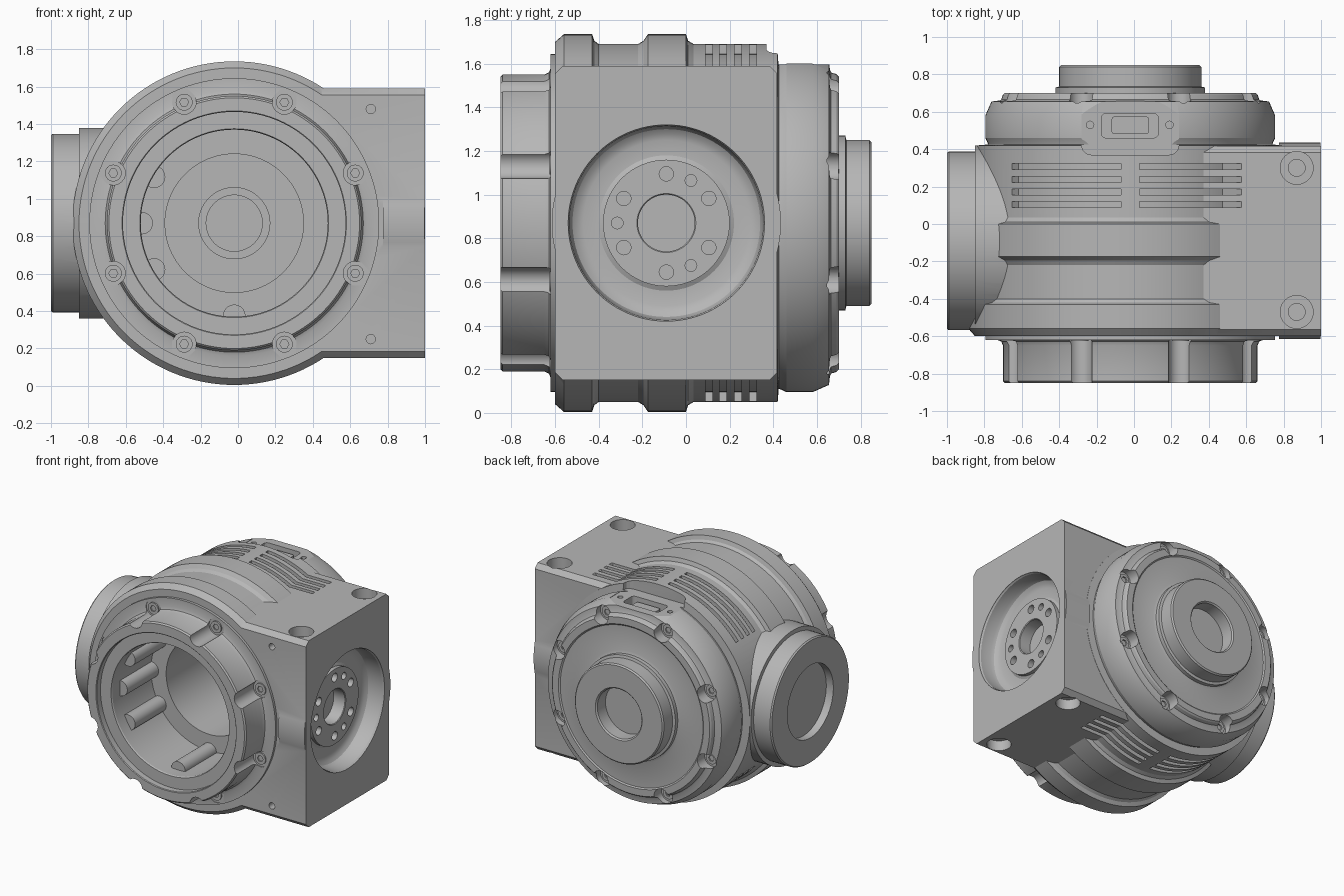
import bpy, bmesh
from math import radians, cos, sin, tau
from mathutils import Vector, Matrix

if "Cube" in bpy.data.objects:
    bpy.data.objects.remove(bpy.data.objects["Cube"], do_unlink=True)

metal = bpy.data.materials.new("grey_metal")
GREY = (0.47, 0.47, 0.47, 1)
metal.diffuse_color = GREY
metal.use_nodes = True
metal.node_tree.nodes["Principled BSDF"].inputs["Base Color"].default_value = GREY

MAIN = Vector((-0.02, 0, 0.87))     # main axis, along y
SIDE = Vector((0, -0.09, 0.87))     # cross axis, along x
X, Y, Z = Vector((1, 0, 0)), Vector((0, 1, 0)), Vector((0, 0, 1))


def finish(name, bm):
    bmesh.ops.remove_doubles(bm, verts=bm.verts, dist=1e-5)
    bmesh.ops.recalc_face_normals(bm, faces=bm.faces)
    mesh = bpy.data.meshes.new(name)
    bm.to_mesh(mesh)
    bm.free()
    mesh.materials.append(metal)
    ob = bpy.data.objects.new(name, mesh)
    bpy.context.collection.objects.link(ob)
    return ob


def lathe(name, profile, axis, origin, segs=96):
    """Revolve (radius, distance along axis) points around an axis."""
    bm = bmesh.new()
    vs = [bm.verts.new((r, 0, t)) for r, t in profile]
    es = [bm.edges.new(p) for p in zip(vs, vs[1:])]
    bmesh.ops.spin(bm, geom=vs + es, axis=Z, cent=(0, 0, 0), angle=tau, steps=segs)
    turn = axis.to_track_quat('Z', 'Y').to_matrix().to_4x4()
    bm.transform(Matrix.Translation(origin) @ turn)
    return finish(name, bm)


def rod(name, r, a, b, axis, origin, segs=24):
    return lathe(name, [(0, a), (r, a), (r, b), (0, b)], axis, origin, segs)


def block(name, lo, hi, chamfer=0, along=0, segs=1):
    """Box between two corners, bevelled on the edges along one axis."""
    lo, hi = Vector(lo), Vector(hi)
    bm = bmesh.new()
    bmesh.ops.create_cube(bm, size=1)
    bm.transform(Matrix.Translation((lo + hi) / 2) @ Matrix.Diagonal((*(hi - lo), 1)))
    if chamfer:
        es = [e for e in bm.edges if abs((e.verts[0].co - e.verts[1].co)[along]) > 0.01]
        bmesh.ops.bevel(bm, geom=es, offset=chamfer, segments=segs, profile=0.5,
                        affect='EDGES')
    return finish(name, bm)


def arc_slot(y, start, sweep, sign):
    """Curved bar around the main axis, used to cut a cooling slot."""
    bm = bmesh.new()
    pts = [(0.775, -0.016), (0.98, -0.016), (0.98, 0.016), (0.775, 0.016)]
    face = bm.faces.new([bm.verts.new((0, y + d, sign * r)) for r, d in pts])
    bmesh.ops.rotate(bm, verts=bm.verts, cent=(0, 0, 0),
                     matrix=Matrix.Rotation(start, 3, 'Y'))
    bmesh.ops.spin(bm, geom=[face], axis=Y, cent=(0, 0, 0), angle=sweep, steps=16)
    bm.transform(Matrix.Translation(MAIN))
    return finish("slot", bm)


def join(parts, name):
    bpy.ops.object.select_all(action='DESELECT')
    for p in parts:
        p.select_set(True)
    bpy.context.view_layer.objects.active = parts[0]
    if len(parts) > 1:
        bpy.ops.object.join()
    parts[0].name = name
    return parts[0]


def boolean(target, tools, op='DIFFERENCE'):
    """Apply a group of non-overlapping tools at once and remove them."""
    tool = join(tools, "tool")
    bpy.context.view_layer.objects.active = target
    mod = target.modifiers.new("bool", 'BOOLEAN')
    mod.operation, mod.solver, mod.object = op, 'EXACT', tool
    bpy.ops.object.modifier_apply(modifier=mod.name)
    bpy.data.objects.remove(tool, do_unlink=True)


def around(radius, deg):
    a = radians(deg)
    return MAIN + Vector((radius * cos(a), 0, radius * sin(a)))


# Main turned body: front flange, ribs, rear cover and rear boss
housing = lathe("housing", [
    (0, -0.85), (0.67, -0.85), (0.68, -0.84), (0.68, -0.65), (0.69, -0.628), (0.71, -0.62),
    (0.775, -0.62), (0.775, -0.6), (0.83, -0.6), (0.865, -0.56), (0.865, -0.43),
    (0.835, -0.42), (0.82, -0.4), (0.82, -0.22), (0.835, -0.195), (0.865, -0.175),
    (0.865, 0), (0.835, 0.01), (0.82, 0.035), (0.82, 0.42), (0.76, 0.425),
    (0.765, 0.44), (0.775, 0.46), (0.775, 0.58), (0.742, 0.655),
    (0.7, 0.66), (0.69, 0.665), (0.682, 0.69), (0.672, 0.7), (0.62, 0.7),
    (0.61, 0.692), (0.42, 0.692), (0.4, 0.7), (0.4, 0.73), (0.38, 0.735), (0.38, 0.84),
    (0.37, 0.85), (0.2, 0.85), (0.19, 0.84), (0.19, 0.74), (0, 0.74)], Y, MAIN, 128)

# Mounting block, its bulging round core, and the side neck
boolean(housing, [block("block", (0.15, -0.6, 0.15), (1, 0.418, 1.59), 0.035)], 'UNION')
boolean(housing, [rod("core", 0.525, 0.775, 0.998, X, SIDE, 96)], 'UNION')
boolean(housing, [lathe("neck", [
    (0, -0.94), (0.28, -0.94), (0.28, -1), (0.47, -1), (0.478, -0.99), (0.478, -0.85),
    (0.51, -0.85), (0.51, -0.3), (0, -0.3)], X, SIDE)], 'UNION')

# Stepped bore: shallow seats at the rim, then the chamber and shaft seats
boolean(housing, [lathe("bore", [
    (0, -0.9), (0.6, -0.9), (0.6, -0.85), (0.595, -0.845), (0.595, -0.8),
    (0.505, -0.8), (0.5, -0.79), (0.5, -0.32), (0.37, -0.32), (0.37, 0.45),
    (0.19, 0.45), (0.19, 0.55), (0.15, 0.55), (0.15, 0.62), (0, 0.62)], Y, MAIN)])

# Round recess with a low hub on the block face, and the flat for the connector
boolean(housing, [
    lathe("recess", [(0, 1.05), (0.45, 1.05), (0.45, 0.995), (0.444, 0.985), (0.44, 0.9),
                     (0.43, 0.875), (0.41, 0.86), (0.38, 0.85), (0.31, 0.85),
                     (0.29, 0.86), (0.29, 0.89), (0.135, 0.89), (0.13, 0.885),
                     (0.13, 0.79), (0, 0.79)], X, SIDE),
    block("flat", (-0.28, 0.37, 1.597), (0.24, 0.67, 1.9), 0.05, 2, 3)])

# Bolt notches, hub holes, block holes, connector socket and cooling slots
BOLTS = [22.5 + 45 * k for k in range(8)]
cuts = []
for deg in BOLTS:
    cuts.append(rod("notch", 0.064, -0.9, -0.615, Y, around(0.7, deg)))
    cuts.append(rod("notch", 0.064, 0.61, 0.8, Y, around(0.682, deg)))
for deg in (30, 60, 90, 150, 180, 210, 270, 300, 330):
    a = radians(deg)
    at = SIDE + Vector((0, 0.225 * cos(a), 0.225 * sin(a)))
    cuts.append(rod("hub_hole", 0.027 if deg in (60, 180, 300) else 0.033, 0.82, 1, X, at, 16))
for y in (0.3, -0.47):
    for sign, face in ((1, 1.59), (-1, 0.15)):
        cuts.append(lathe("bolt_hole", [
            (0, 0.1), (0.088, 0.1), (0.088, -0.08), (0.045, -0.08), (0.045, -0.2), (0, -0.2)],
            Z * sign, Vector((0.87, y, face)), 32))
for z in (1.48, 0.25):
    cuts.append(rod("pin_hole", 0.025, -0.7, -0.54, Y, Vector((0.71, 0, z)), 16))
cuts.append(block("socket", (-0.175, 0.46, 1.5), (0.13, 0.59, 1.7), 0.025, 2, 3))
for x in (-0.235, 0.19):
    cuts.append(rod("socket_screw_hole", 0.02, 1.55, 1.7, Z, Vector((x, 0.53, 0)), 16))
for y in (0.105, 0.17, 0.238, 0.308):
    for sign in (1, -1):
        for side in (1, -1):
            reach = 36 if side * sign > 0 else 47
            cuts.append(arc_slot(y, radians(3.5) * side, radians(reach) * side, sign))
boolean(housing, cuts)

# Low screws sunk into the notches, with hexagonal sockets
screws = []
for deg in BOLTS:
    for axis, t, r in ((-Y, 0.615, 0.7), (Y, 0.61, 0.682)):
        at = around(r, deg)
        screws.append(rod("screw", 0.045, t - 0.03, t + 0.01, axis, at))
        boolean(screws[-1], [rod("hex", 0.024, t - 0.02, t + 0.1, axis, at, 6)])

# Rounded ribs along the inside of the bore
ribs = [rod("rib", 0.06, -0.7, -0.315, Y, around(0.495, deg)) for deg in (150, 180, 210, 270)]

# Inner frame inside the socket
frame = block("connector_insert", (-0.12, 0.48, 1.49), (0.08, 0.575, 1.57), 0.015, 2, 2)

for ob in (housing, join(screws, "cover_screws"), join(ribs, "bore_ribs"), frame):
    bpy.ops.object.select_all(action='DESELECT')
    ob.select_set(True)
    bpy.context.view_layer.objects.active = ob
    bpy.ops.object.shade_smooth_by_angle(angle=radians(25))
